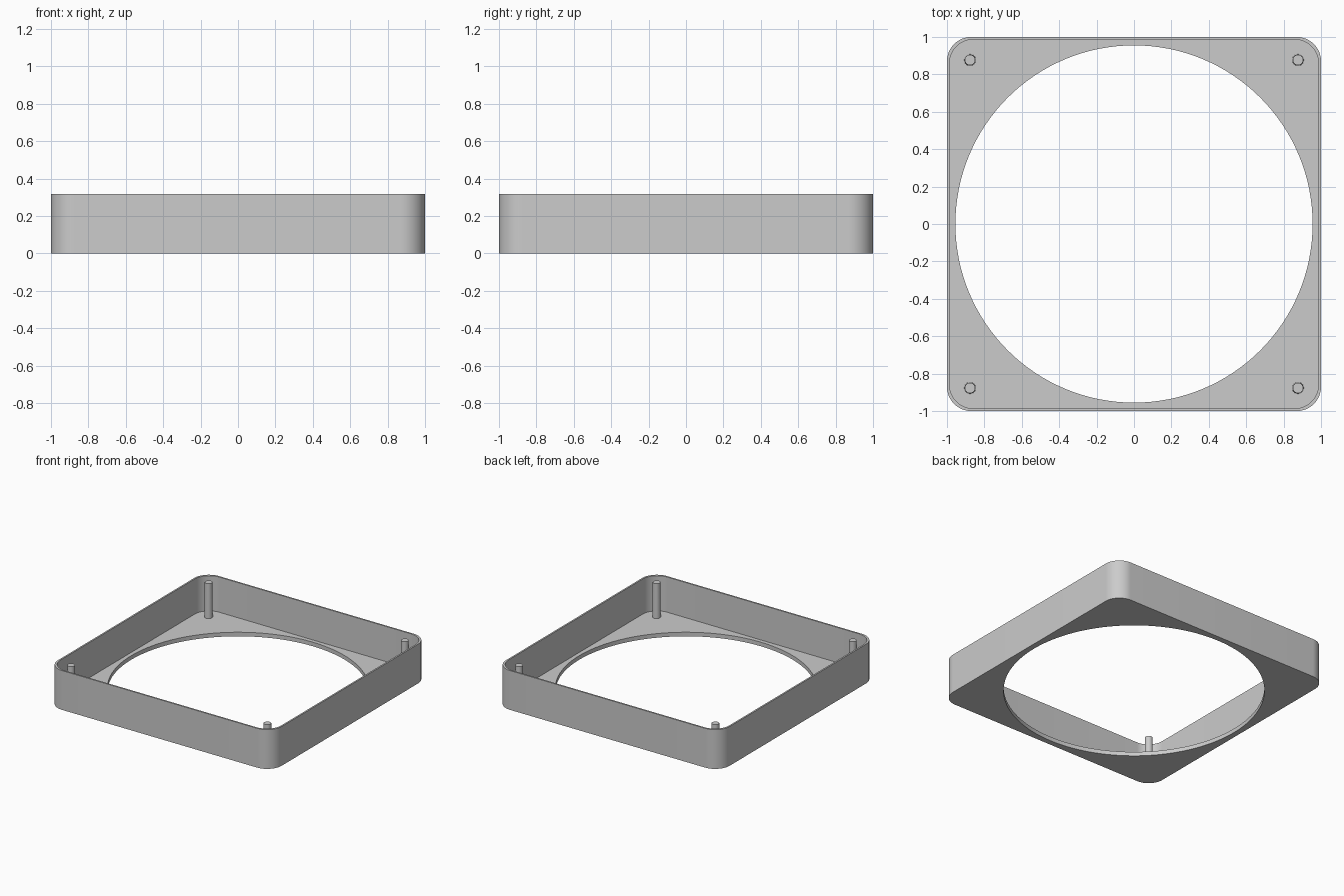
import bpy
import bmesh
from math import cos, sin, pi, tau

cube = bpy.data.objects.get("Cube")
if cube:
    bpy.data.objects.remove(cube, do_unlink=True)

HEIGHT = 0.317
PLATE = 0.033
WALL = 0.013
CORNER = 0.13
HOLE = 0.955
PIN = 0.877

grey = bpy.data.materials.new("plain grey")
grey.use_nodes = True
colour = (0.6, 0.6, 0.6, 1)
grey.diffuse_color = colour
grey.node_tree.nodes["Principled BSDF"].inputs["Base Color"].default_value = colour


def rounded_square(half, radius, steps=16):
    """Outline of a square with rounded corners, anticlockwise."""
    points = []
    for quarter, (sx, sy) in enumerate([(1, 1), (-1, 1), (-1, -1), (1, -1)]):
        for i in range(steps + 1):
            a = (quarter + i / steps) * pi / 2
            c = half - radius
            points.append((sx * c + radius * cos(a), sy * c + radius * sin(a)))
    return points


def circle(radius, steps):
    return [(radius * cos(tau * i / steps), radius * sin(tau * i / steps))
            for i in range(steps)]


def add_loop(bm, points, z):
    verts = [bm.verts.new((x, y, z)) for x, y in points]
    edges = [bm.edges.new((verts[i - 1], verts[i])) for i in range(len(verts))]
    return verts, edges


def join_loops(bm, a, b):
    for i in range(len(a[0])):
        bm.faces.new((a[0][i - 1], a[0][i], b[0][i], b[0][i - 1]))


def fill_between(bm, a, b):
    bmesh.ops.triangle_fill(bm, edges=a[1] + b[1], use_beauty=True)


def finish(bm, name):
    bmesh.ops.recalc_face_normals(bm, faces=bm.faces)
    mesh = bpy.data.meshes.new(name)
    bm.to_mesh(mesh)
    bm.free()
    mesh.materials.append(grey)
    obj = bpy.data.objects.new(name, mesh)
    bpy.context.collection.objects.link(obj)
    bpy.ops.object.select_all(action="DESELECT")
    obj.select_set(True)
    bpy.context.view_layer.objects.active = obj
    bpy.ops.object.shade_smooth_by_angle(angle=pi / 6)
    return obj


# Open tray: outer wall, rim, inner wall and floor with a large round hole
bm = bmesh.new()
outer = rounded_square(1, CORNER)
inner = rounded_square(1 - WALL, CORNER)
hole = circle(HOLE, 128)
outer_low, outer_top = add_loop(bm, outer, 0), add_loop(bm, outer, HEIGHT)
inner_top, inner_low = add_loop(bm, inner, HEIGHT), add_loop(bm, inner, PLATE)
hole_top, hole_low = add_loop(bm, hole, PLATE), add_loop(bm, hole, 0)
join_loops(bm, outer_low, outer_top)
join_loops(bm, outer_top, inner_top)
join_loops(bm, inner_top, inner_low)
join_loops(bm, hole_top, hole_low)
fill_between(bm, inner_low, hole_top)
fill_between(bm, outer_low, hole_low)
finish(bm, "frame_tray")

# Slightly tapered mounting pins standing in the corners
for side, x in (("left", PIN), ("right", -PIN)):
    for end, y in (("front", -PIN), ("back", PIN)):
        bm = bmesh.new()
        bottom = PLATE - 0.005
        bmesh.ops.create_cone(bm, cap_ends=True, segments=32, radius1=0.031,
                              radius2=0.028, depth=HEIGHT - 0.003 - bottom)
        pin = finish(bm, f"{end}_{side}_pin")
        pin.location = (x, y, (HEIGHT - 0.003 + bottom) / 2)
